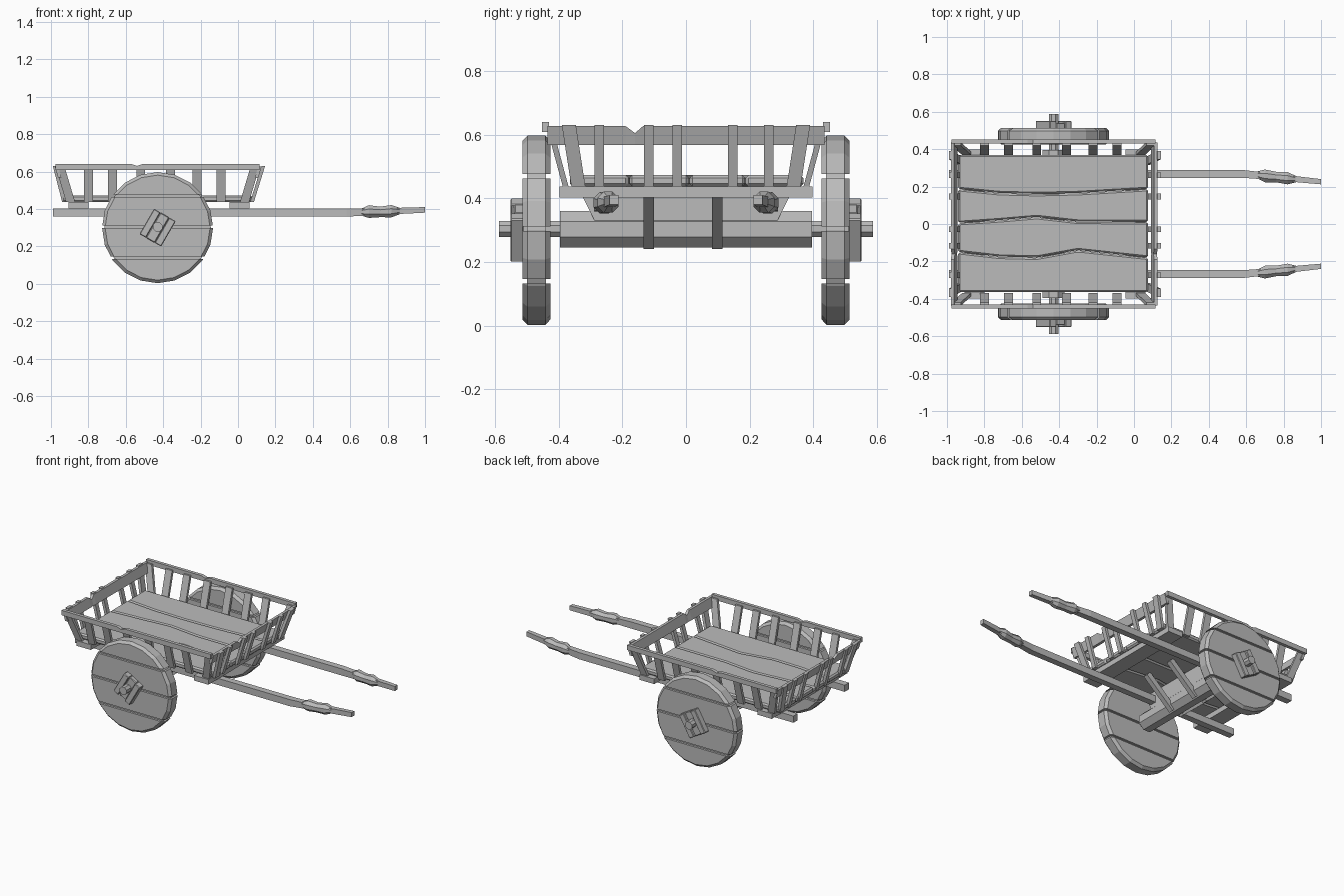
import bpy, bmesh, math
from mathutils import Vector, Matrix

cube = bpy.data.objects.get("Cube")
if cube:
    bpy.data.objects.remove(cube)

wood = bpy.data.materials.new("grey wood")
wood.use_nodes = True
GREY = (0.5, 0.5, 0.5, 1)
wood.diffuse_color = GREY
wood.node_tree.nodes["Principled BSDF"].inputs["Base Color"].default_value = GREY


def finish(name, bm, bevel=0):
    bmesh.ops.recalc_face_normals(bm, faces=bm.faces)
    if bevel:
        bmesh.ops.bevel(bm, geom=bm.edges[:], offset=bevel, segments=1, affect='EDGES')
    mesh = bpy.data.meshes.new(name)
    bm.to_mesh(mesh)
    bm.free()
    mesh.materials.append(wood)
    obj = bpy.data.objects.new(name, mesh)
    bpy.context.collection.objects.link(obj)
    return obj


def loft(name, sections, sides=4, bevel=0):
    """Skin a bar through (centre, half_u, half_v) sections."""
    bm = bmesh.new()
    rings = []
    k = 1 / math.cos(math.pi / sides)
    for c, u, v in sections:
        ring = []
        for i in range(sides):
            a = math.tau * (i + 0.5) / sides
            ring.append(bm.verts.new(Vector(c) + Vector(u) * (k * math.cos(a)) + Vector(v) * (k * math.sin(a))))
        rings.append(ring)
    for r, s in zip(rings, rings[1:]):
        for i in range(sides):
            j = (i + 1) % sides
            bm.faces.new((r[i], r[j], s[j], s[i]))
    bm.faces.new(rings[0])
    bm.faces.new(rings[-1])
    return finish(name, bm, bevel)


def box(name, lo, hi, bevel=0):
    lo, hi = Vector(lo), Vector(hi)
    c, h = (lo + hi) / 2, (hi - lo) / 2
    ends = [((x, c.y, c.z), (0, h.y, 0), (0, 0, h.z)) for x in (lo.x, hi.x)]
    return loft(name, ends, bevel=bevel)


def slat(name, foot, head, u, v):
    return loft(name, [(foot, u, v), (head, u, v)])


AXLE_X, AXLE_Z = -0.43, 0.30
BED_LOW, BED_TOP = 0.437, 0.473
BACK, FRONT = -0.94, 0.075

# Bed planks with wavy seams
xs = [BACK, -0.72, -0.52, -0.3, FRONT]
seams = [[-0.365] * 5,
         [-0.15, -0.175, -0.18, -0.14, -0.18],
         [0.005, 0.02, 0.037, 0.012, 0.01],
         [0.187, 0.165, 0.16, 0.165, 0.187],
         [0.37] * 5]
for n, (low, high) in enumerate(zip(seams, seams[1:])):
    parts = [((x, (a + b) / 2, (BED_LOW + BED_TOP) / 2), (0, (b - a) / 2 - 0.001, 0),
              (0, 0, (BED_TOP - BED_LOW) / 2)) for x, a, b in zip(xs, low, high)]
    loft(f"bed_plank_{n + 1}", parts, bevel=0.009)

# Cross beams below the bed
for name, x in (("rear_cross_beam", -0.853), ("front_cross_beam", 0.008)):
    box(name, (x - 0.053, -0.397, 0.403), (x + 0.053, 0.397, BED_LOW))

# Pull shafts with swollen grips
for side, s in (("left", 1), ("right", -1)):
    path = [(-0.99, 0.268, 0.381, 0.022, 0.022), (0.58, 0.268, 0.381, 0.021, 0.022),
            (0.72, 0.255, 0.384, 0.018, 0.018), (1.0, 0.226, 0.395, 0.014, 0.015)]
    loft(f"{side}_shaft", [((x, s * y, z), (0, w, 0), (0, 0, h)) for x, y, z, w, h in path])
    grip = [(0.66, 0.262, 0.383, 0.019), (0.70, 0.257, 0.386, 0.034),
            (0.76, 0.251, 0.384, 0.028), (0.82, 0.245, 0.388, 0.033), (0.865, 0.24, 0.389, 0.017)]
    loft(f"{side}_grip", [((x, s * y, z), (0, r, 0), (0, 0, r)) for x, y, z, r in grip], sides=8)

# Axle: thin spindle, thick beam and tapered bolster
loft("axle_spindle", [((AXLE_X, y, 0.304), (0.025, 0, 0), (0, 0, 0.025)) for y in (-0.588, 0.588)], sides=8)
loft("axle_beam", [((AXLE_X, y, 0.303), (0.058, 0, 0), (0, 0, 0.058)) for y in (-0.395, 0.395)],
     sides=8)
loft("axle_bolster", [((AXLE_X, 0, 0.325), (0.055, 0, 0), (0, 0.285, 0)),
                      ((AXLE_X, 0, 0.405), (0.055, 0, 0), (0, 0.325, 0)),
                      ((AXLE_X, 0, BED_LOW), (0.055, 0, 0), (0, 0.325, 0))])

# Diagonal braces from the axle up to the bed
for n, y in enumerate((-0.117, 0.098)):
    for end, d in (("front", 1), ("rear", -1)):
        slat(f"{end}_brace_{n + 1}", (AXLE_X + d * 0.03, y, 0.255), (AXLE_X + d * 0.23, y, 0.43),
             (0, 0.016, 0), (-d * 0.012, 0, 0.014))

# Plank wheels: bevelled discs cut by three horizontal gaps over a thin core
RADIUS = 0.297


def disc(bm, radius, depth):
    turn = Matrix.Rotation(math.pi / 2, 4, 'X')
    bmesh.ops.create_cone(bm, cap_ends=True, segments=20, radius1=radius, radius2=radius,
                          depth=depth, matrix=turn)


def cut(bm, z, normal):
    res = bmesh.ops.bisect_plane(bm, geom=bm.verts[:] + bm.edges[:] + bm.faces[:],
                                 plane_co=(0, 0, z), plane_no=(0, 0, normal), clear_outer=True)
    edges = [e for e in res["geom_cut"] if isinstance(e, bmesh.types.BMEdge)]
    bmesh.ops.holes_fill(bm, edges=edges)


cuts = [-0.4, -0.16, 0.004, 0.17, 0.4]
for side, s in (("left", 1), ("right", -1)):
    centre = Vector((AXLE_X, s * 0.47, AXLE_Z))
    for n, (low, high) in enumerate(zip(cuts, cuts[1:])):
        bm = bmesh.new()
        disc(bm, RADIUS, 0.088)
        rims = [e for e in bm.edges if abs(e.verts[0].co.y - e.verts[1].co.y) < 0.01]
        bmesh.ops.bevel(bm, geom=rims, offset=0.016, segments=1, affect='EDGES')
        cut(bm, low + 0.007, -1)
        cut(bm, high - 0.007, 1)
        finish(f"{side}_wheel_plank_{n + 1}", bm).location = centre
    bm = bmesh.new()
    disc(bm, 0.285, 0.06)
    finish(f"{side}_wheel_core", bm).location = centre

    # Hub plate of three tilted boards
    for n, (x, w, deep) in enumerate(((-0.047, 0.02, 0.042), (0, 0.027, 0.03), (0.047, 0.02, 0.042))):
        board = box(f"{side}_hub_board_{n + 1}", (x - w, -deep / 2, -0.078), (x + w, deep / 2, 0.078), 0.004)
        board.location = (AXLE_X, s * (0.51 + deep / 2), AXLE_Z)
        board.rotation_euler.y = math.radians(30)

# Side walls: leaning slats and a narrow top rail
for side, s in (("left", 1), ("right", -1)):
    feet = [-0.895, -0.80, -0.67, -0.52, -0.36, -0.22, -0.09, 0.035]
    for n, x in enumerate(feet):
        lean = -0.055 if n == 0 else 0.055 if n == len(feet) - 1 else 0
        slat(f"{side}_side_slat_{n + 1}", (x, s * 0.378, BED_LOW), (x + lean, s * 0.428, 0.622),
             (0.024, 0, 0), (0, 0.009, 0))
    rail = [(-0.975, 0.016), (-0.57, 0.016), (-0.54, 0.011), (-0.51, 0.016), (0.115, 0.016)]
    loft(f"{side}_top_rail", [((x, s * 0.442, 0.608 + h), (0, 0.011, 0), (0, 0, h)) for x, h in rail])

# End walls: leaning slats outside a notched board
for end, base, d in (("front", 0.075, 1), ("rear", -0.93, -1)):
    slope = 0.06 if d > 0 else 0.05
    for n, (y, lean) in enumerate(((-0.338, -0.03), (-0.273, 0), (-0.117, 0), (-0.028, 0),
                                   (0.147, 0), (0.26, 0), (0.338, 0.03))):
        slat(f"{end}_end_slat_{n + 1}", (base, y, BED_LOW), (base + d * slope, y + lean, 0.63),
             (0, 0.015 if lean == 0 else 0.022, 0), (0.01, 0, 0))
    board = [(-0.435, 0.03), (-0.19, 0.03), (-0.16, 0.019), (-0.135, 0.03), (0.435, 0.03)]
    loft(f"{end}_top_board", [((base + d * (0.17 * slope + 0.1 * h + 0.02), y, 0.567 + h),
                               (0.009, 0, 0), (d * h * 0.3, 0, h)) for y, h in board])
